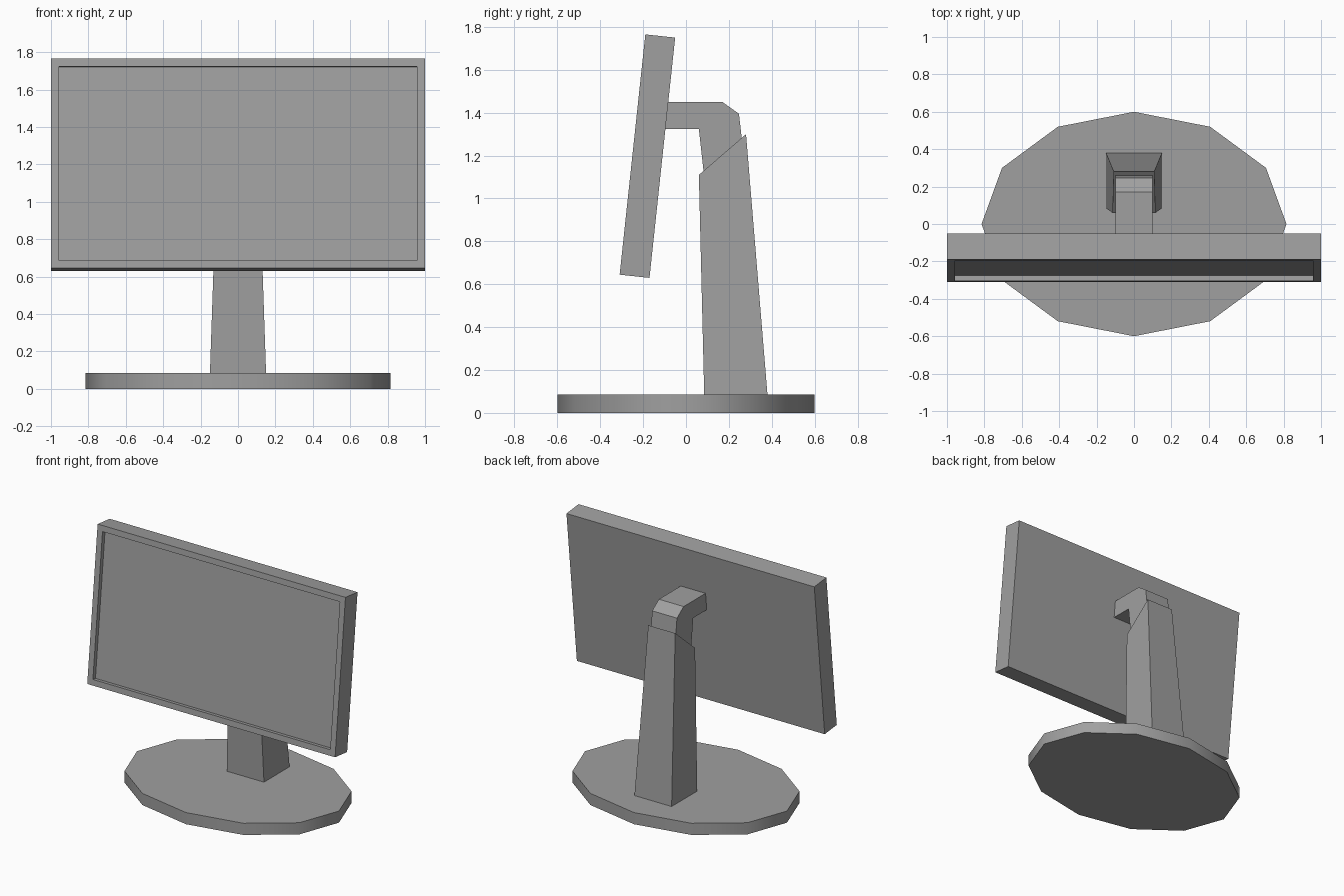
import bpy
import bmesh
import math
from mathutils import Matrix, Vector

cube = bpy.data.objects.get("Cube")
if cube:
    bpy.data.objects.remove(cube, do_unlink=True)

# Single matte grey
grey = bpy.data.materials.new("matte_grey")
grey.use_nodes = True
color = (0.35, 0.35, 0.35, 1)
grey.diffuse_color = color
grey.node_tree.nodes["Principled BSDF"].inputs["Base Color"].default_value = color


def add_object(name, bm):
    bmesh.ops.recalc_face_normals(bm, faces=bm.faces)
    mesh = bpy.data.meshes.new(name)
    bm.to_mesh(mesh)
    bm.free()
    mesh.materials.append(grey)
    obj = bpy.data.objects.new(name, mesh)
    bpy.context.collection.objects.link(obj)
    return obj


def add_side_profile(name, points, half_width):
    """Extrude a (y, z) outline across x; half_width gives the width at a height."""
    bm = bmesh.new()
    left, right = [[bm.verts.new((s * half_width(z), y, z)) for y, z in points]
                   for s in (1, -1)]
    bm.faces.new(left)
    bm.faces.new(right[::-1])
    n = len(points)
    for i in range(n):
        j = (i + 1) % n
        bm.faces.new((left[i], right[i], right[j], left[j]))
    return add_object(name, bm)


# Base: twelve-sided oval disc with a smooth rim
thickness = 0.085
bm = bmesh.new()
bmesh.ops.create_cone(bm, cap_ends=True, segments=12, radius1=1, radius2=1, depth=thickness)
# Turn one corner onto +y before stretching to an oval
bmesh.ops.transform(bm, verts=bm.verts, matrix=(
    Matrix.Translation((0, 0, thickness / 2)) @ Matrix.Diagonal((0.815, 0.6, 1, 1))))
base = add_object("base", bm)
bpy.ops.object.select_all(action='DESELECT')
base.select_set(True)
bpy.context.view_layer.objects.active = base
bpy.ops.object.shade_smooth_by_angle(angle=math.radians(60))

# Stand column: tapered, with a slanted top
add_side_profile("stand_column",
                 [(0.085, thickness), (0.38, thickness), (0.28, 1.3), (0.06, 1.11)],
                 lambda z: 0.15 - 0.034 * (z - thickness))

# Bent arm from the column to the back of the screen
add_side_profile("screen_arm",
                 [(-0.12, 1.325), (0.06, 1.325), (0.085, 1.1), (0.27, 1.1),
                  (0.26, 1.28), (0.247, 1.395), (0.17, 1.45), (-0.12, 1.45)],
                 lambda z: 0.1)

# Screen: tilted slab with a recessed display
bm = bmesh.new()
bmesh.ops.create_cube(bm, size=1, matrix=Matrix.Diagonal((2, 0.14, 1.127, 1)))
front = min(bm.faces, key=lambda f: f.calc_center_median().y)
bmesh.ops.inset_region(bm, faces=[front], thickness=0.06)
panel = bmesh.ops.extrude_discrete_faces(bm, faces=[front])["faces"][0]
bmesh.ops.translate(bm, verts=panel.verts, vec=Vector((0, 0.03, 0)))
screen = add_object("screen", bm)
screen.location = (0, -0.18, 1.1975)
screen.rotation_euler.x = math.radians(-6.1)
